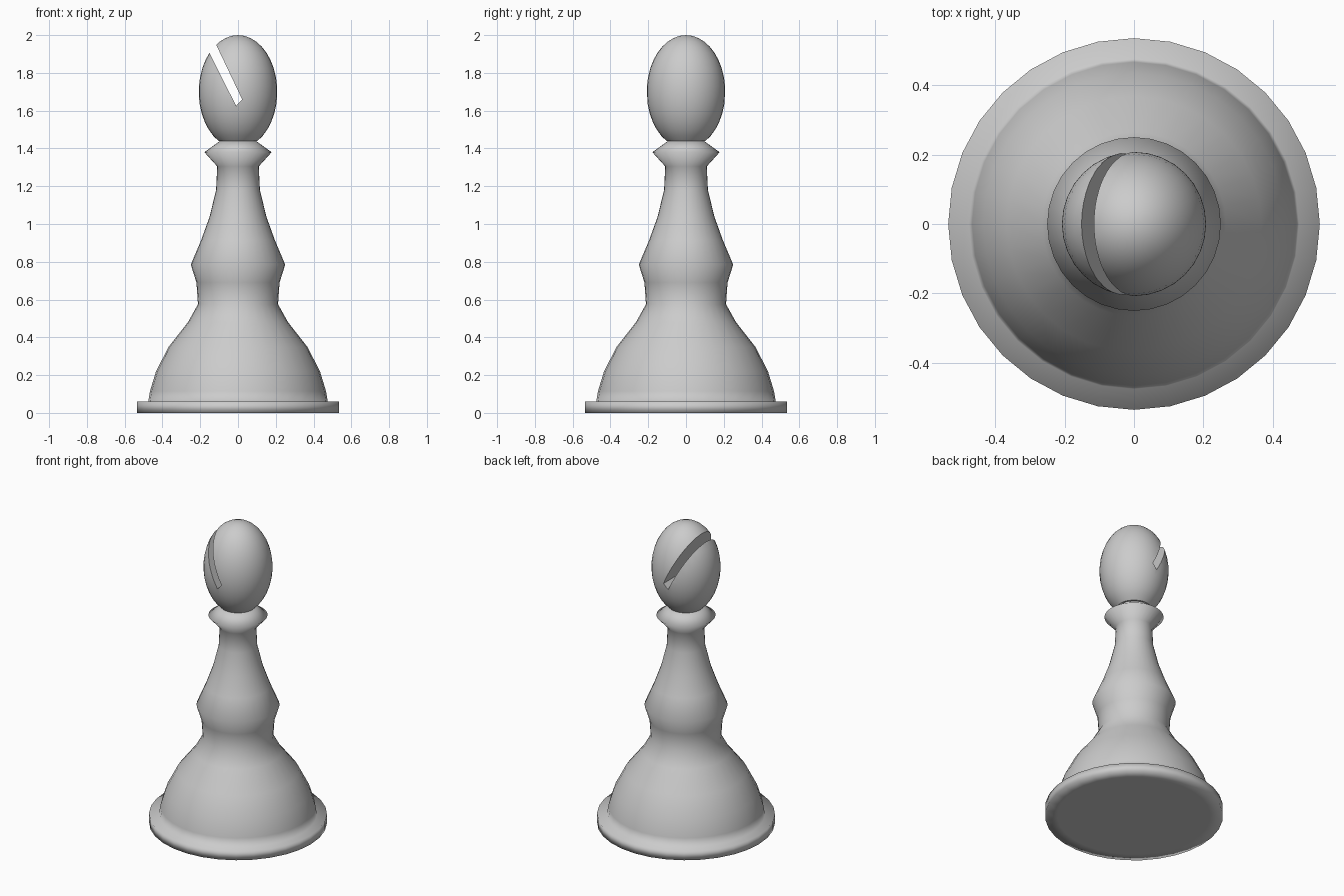
import bpy, bmesh, math

if "Cube" in bpy.data.objects:
    bpy.data.objects.remove(bpy.data.objects["Cube"])

SIDES = 32


def add_object(name, bm):
    bmesh.ops.recalc_face_normals(bm, faces=bm.faces)
    mesh = bpy.data.meshes.new(name)
    bm.to_mesh(mesh)
    bm.free()
    obj = bpy.data.objects.new(name, mesh)
    bpy.context.collection.objects.link(obj)
    return obj


def lathe(name, profile):
    """Revolve (radius, height) points around z; radius 0 closes to a pole."""
    bm = bmesh.new()
    rings = []
    for r, z in profile:
        n = SIDES if r > 0 else 1
        rings.append([bm.verts.new((r * math.cos(math.tau * i / SIDES),
                                    r * math.sin(math.tau * i / SIDES), z))
                      for i in range(n)])
    for a, b in zip(rings, rings[1:]):
        for i in range(SIDES):
            j = (i + 1) % SIDES
            quad = [a[i % len(a)], a[j % len(a)], b[j % len(b)], b[i % len(b)]]
            bm.faces.new(list(dict.fromkeys(quad)))
    obj = add_object(name, bm)
    obj.data.shade_smooth()
    return obj


# Base, bell, waist, neck and collar in one turned profile
body = lathe("turned_body", [
    (0, 0), (0.46, 0), (0.535, 0), (0.535, 0.06), (0.475, 0.06),
    (0.466, 0.115), (0.434, 0.22), (0.367, 0.35), (0.265, 0.48),
    (0.212, 0.575), (0.22, 0.69), (0.25, 0.785), (0.195, 0.915),
    (0.15, 1.04), (0.116, 1.18), (0.11, 1.305), (0.178, 1.38),
    (0.095, 1.44), (0, 1.44)])

# Egg-shaped head, cut flat where it meets the collar
start = math.asin(-0.26 / 0.30)
steps = 16
arc = [start + (math.pi / 2 - start) * i / steps for i in range(steps)]
head = lathe("head", [(0, 1.44)]
             + [(0.208 * math.cos(a), 1.70 + 0.30 * math.sin(a)) for a in arc]
             + [(0, 2.0)])

# Slanted slot cutter running front to back
bm = bmesh.new()
section = [(-0.010, 1.625), (0.022, 1.660), (-0.188, 2.101), (-0.225, 2.054)]
face = bm.faces.new([bm.verts.new((x, -0.4, z)) for x, z in section])
side = bmesh.ops.extrude_face_region(bm, geom=[face])["geom"]
bmesh.ops.translate(bm, vec=(0, 0.8, 0),
                    verts=[v for v in side if isinstance(v, bmesh.types.BMVert)])
cutter = add_object("slot_cutter", bm)
cutter.hide_render = True

mod = head.modifiers.new("slot", 'BOOLEAN')
mod.operation = 'DIFFERENCE'
mod.solver = 'EXACT'
mod.object = cutter
bpy.context.view_layer.objects.active = head
head.select_set(True)
bpy.ops.object.modifier_apply(modifier=mod.name)
bpy.data.objects.remove(cutter)
bpy.ops.object.shade_smooth_by_angle(angle=math.radians(40))
